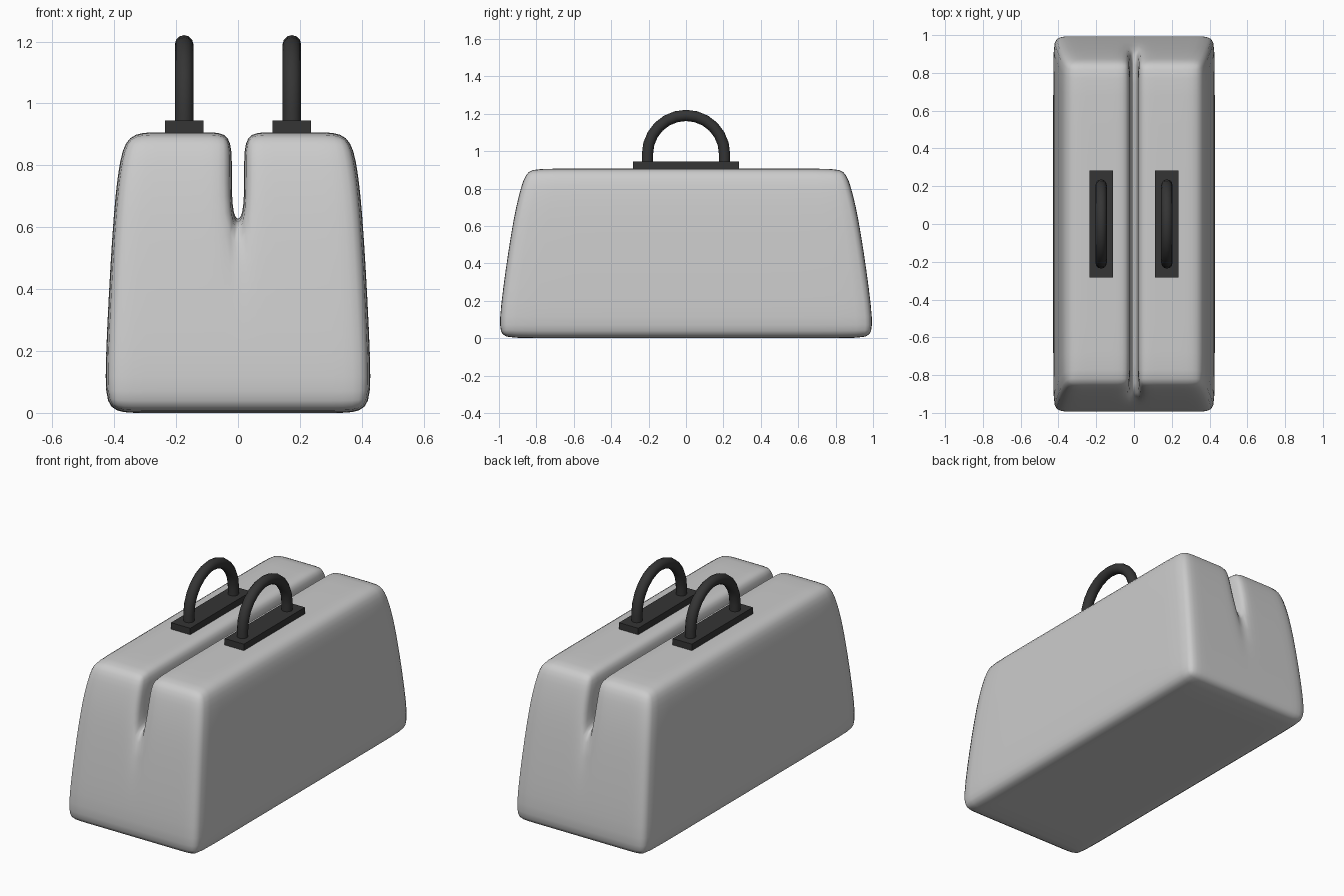
import bpy, bmesh, math

if "Cube" in bpy.data.objects:
    bpy.data.objects.remove(bpy.data.objects["Cube"])

dark = bpy.data.materials.new("dark_plastic")
dark.diffuse_color = (0.035, 0.035, 0.035, 1)
dark.use_nodes = True
dark.node_tree.nodes["Principled BSDF"].inputs["Base Color"].default_value = dark.diffuse_color


def add_object(name, data, mat=None):
    ob = bpy.data.objects.new(name, data)
    bpy.context.collection.objects.link(ob)
    if mat:
        data.materials.append(mat)
    return ob


# Tapered half-width and half-length of the bag at height z
PROFILE = [(0.0, 0.425, 0.995), (0.12, 0.432, 1.0), (0.62, 0.405, 0.928),
           (0.79, 0.387, 0.887), (0.907, 0.362, 0.852)]

# Bag body: cell cage with a slot along the top, smoothed by subdivision.
# Each column is (side, inset from the outer wall or None, fixed x)
half_x = [0.02, 0.10, "support", "outer"]


def x_at(i, hw):
    side, k = (1, i - 4) if i >= 4 else (-1, 3 - i)
    v = half_x[k]
    v = hw if v == "outer" else hw - 0.105 if v == "support" else v
    return side * v


def y_at(j, hl):
    return (-hl, -hl + 0.1, hl - 0.1, hl)[j]


NX, NY, NZ = 7, 3, 4


def filled(i, j, k):
    inside = 0 <= i < NX and 0 <= j < NY and 0 <= k < NZ
    return inside and not (i == 3 and k >= 2)


bm = bmesh.new()
verts = {}


def vert(key):
    if key not in verts:
        i, j, k = key
        z, hw, hl = PROFILE[k]
        verts[key] = bm.verts.new((x_at(i, hw), y_at(j, hl), z))
    return verts[key]


for i in range(NX):
    for j in range(NY):
        for k in range(NZ):
            if not filled(i, j, k):
                continue
            for axis in range(3):
                for d in (0, 1):
                    n = [i, j, k]
                    n[axis] += 1 if d else -1
                    if filled(*n):
                        continue
                    u, v = (axis + 1) % 3, (axis + 2) % 3
                    quad = []
                    for a, b in ((0, 0), (1, 0), (1, 1), (0, 1)):
                        p = [i, j, k]
                        p[axis] += d
                        p[u] += a
                        p[v] += b
                        quad.append(vert(tuple(p)))
                    bm.faces.new(quad if d else quad[::-1])
for f in bm.faces:
    f.smooth = True
me = bpy.data.meshes.new("bag_body")
bm.to_mesh(me)
bm.free()
body = add_object("bag_body", me)
sub = body.modifiers.new("smooth", "SUBSURF")
sub.levels = sub.render_levels = 2

for side, label in ((-1, "left"), (1, "right")):
    x = side * 0.174
    # Handle base plate
    bpy.ops.mesh.primitive_cube_add(size=1, location=(x, 0, 0.92))
    plate = bpy.context.object
    plate.name = label + "_handle_plate"
    plate.scale = (0.124, 0.566, 0.05)
    plate.data.materials.append(dark)

    # Arched tube handle
    r, zc = 0.206, 0.985
    path = [(-r, 0.92)]
    path += [(-r * math.cos(math.pi * t / 12), zc + r * math.sin(math.pi * t / 12))
             for t in range(13)]
    path.append((r, 0.92))
    cu = bpy.data.curves.new(label + "_handle", "CURVE")
    cu.dimensions = "3D"
    cu.bevel_depth = 0.03
    cu.bevel_resolution = 4
    cu.use_fill_caps = True
    sp = cu.splines.new("POLY")
    sp.points.add(len(path) - 1)
    for pt, (y, z) in zip(sp.points, path):
        pt.co = (x, y, z, 1)
    sp.use_smooth = True
    add_object(label + "_handle", cu, dark)
